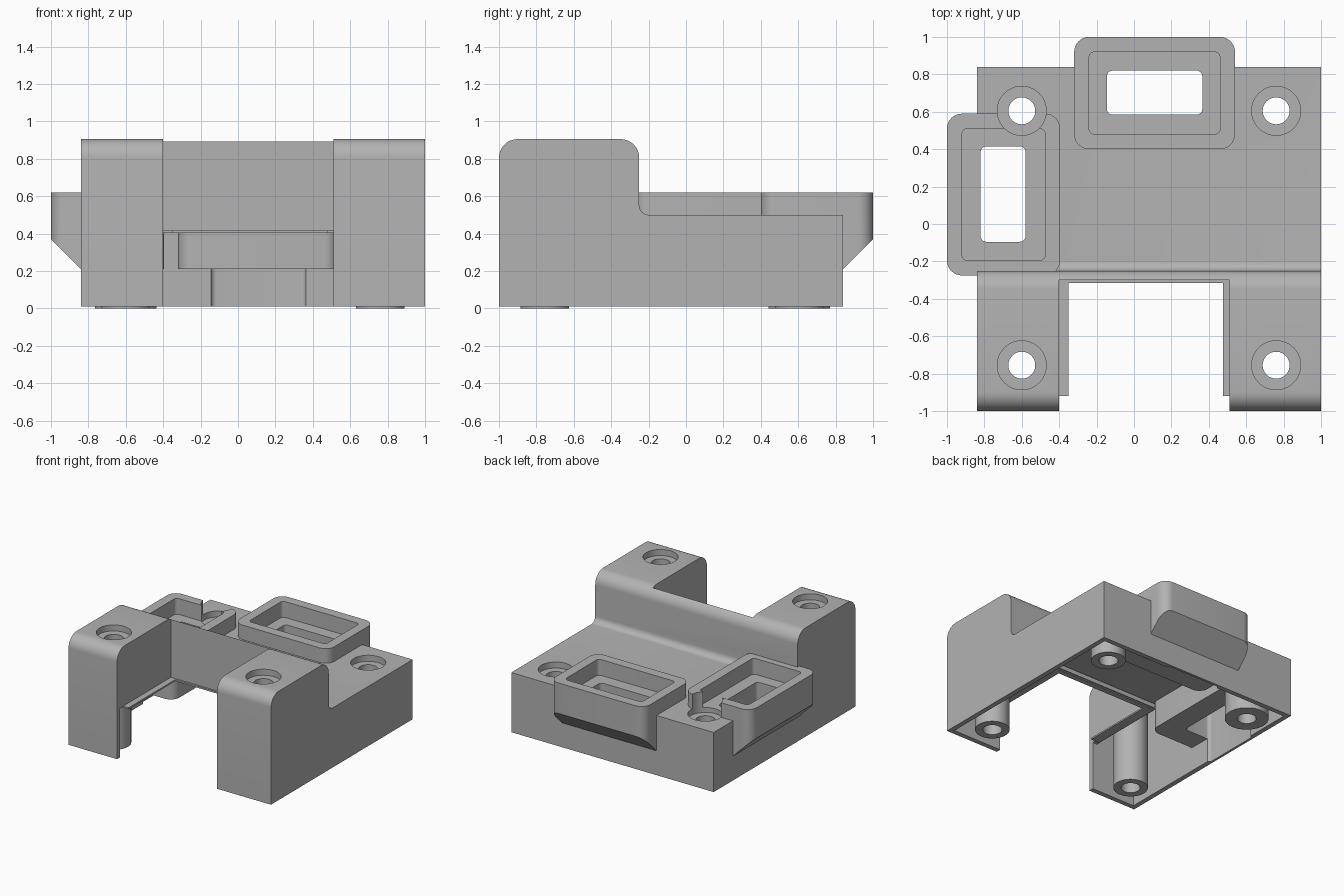
import bpy, bmesh, math
from mathutils import Vector

if "Cube" in bpy.data.objects:
    bpy.data.objects.remove(bpy.data.objects["Cube"])

grey = bpy.data.materials.new("plain grey")
grey.use_nodes = True
grey.diffuse_color = (0.45, 0.45, 0.45, 1)
grey.node_tree.nodes["Principled BSDF"].inputs["Base Color"].default_value = grey.diffuse_color


def rounded(corners, steps=8):
    """Outline from (a, b, radius) right-angled corners."""
    out = []
    for i, (a, b, r) in enumerate(corners):
        p = Vector((a, b))
        if not r:
            out.append(p)
            continue
        u = (Vector(corners[i - 1][:2]) - p).normalized()
        v = (Vector(corners[(i + 1) % len(corners)][:2]) - p).normalized()
        c = p + (u + v) * r
        for k in range(steps + 1):
            t = math.pi / 2 * k / steps
            out.append(c - v * r * math.cos(t) - u * r * math.sin(t))
    return out


def rect(x0, x1, y0, y1, r=0):
    return rounded([(x0, y0, r), (x1, y0, r), (x1, y1, r), (x0, y1, r)])


def circle(x, y, r, n=48):
    return [Vector((x + r * math.cos(math.tau * k / n), y + r * math.sin(math.tau * k / n)))
            for k in range(n)]


def prism(name, outline, lo, hi, axis="z", cut=None):
    """Extrude an outline along an axis, with an optional (point, normal) slice."""
    place = (lambda p, d: (d, p.x, p.y)) if axis == "x" else (lambda p, d: (p.x, p.y, d))
    bm = bmesh.new()
    rings = [[bm.verts.new(place(p, d)) for p in outline] for d in (lo, hi)]
    n = len(outline)
    for ring in rings:
        bm.faces.new(ring)
    for i in range(n):
        j = (i + 1) % n
        bm.faces.new((rings[0][i], rings[0][j], rings[1][j], rings[1][i]))
    if cut:
        geom = bm.verts[:] + bm.edges[:] + bm.faces[:]
        res = bmesh.ops.bisect_plane(bm, geom=geom, plane_co=cut[0], plane_no=cut[1], clear_outer=True)
        edges = [e for e in res["geom_cut"] if isinstance(e, bmesh.types.BMEdge)]
        bmesh.ops.holes_fill(bm, edges=edges, sides=0)
    bmesh.ops.recalc_face_normals(bm, faces=bm.faces[:])
    mesh = bpy.data.meshes.new(name)
    bm.to_mesh(mesh)
    bm.free()
    mesh.materials.append(grey)
    ob = bpy.data.objects.new(name, mesh)
    bpy.context.collection.objects.link(ob)
    return ob


def combine(target, tool, operation):
    """Apply one boolean and discard the tool."""
    mod = target.modifiers.new("join", "BOOLEAN")
    mod.operation, mod.object, mod.solver = operation, tool, "EXACT"
    graph = bpy.context.evaluated_depsgraph_get()
    mesh = bpy.data.meshes.new_from_object(target.evaluated_get(graph))
    target.modifiers.clear()
    target.data = mesh
    bpy.data.objects.remove(tool)


def add(tool):
    combine(housing, tool, "UNION")


def cut(tool):
    combine(housing, tool, "DIFFERENCE")


# Stepped outer body
housing = prism("housing", rounded([
    (-1, 0.01, 0), (0.84, 0.01, 0), (0.84, 0.5, 0),
    (-0.25, 0.5, 0.05), (-0.25, 0.905, 0.1), (-1, 0.905, 0.1)]), -0.84, 1, "x")

# Hollow inside, leaving walls around the front notch
cavity = prism("cavity", rounded([
    (-0.96, -0.1, 0), (0.8, -0.1, 0), (0.8, 0.44, 0),
    (-0.29, 0.44, 0.05), (-0.29, 0.845, 0.06), (-0.96, 0.845, 0.06)]), -0.8, 0.96, "x")
combine(cavity, prism("notch_wall", rect(-0.44, 0.55, -2, -0.26), 0.41, 2), "DIFFERENCE")
cut(cavity)
cut(prism("notch", rect(-0.4, 0.51, -2, -0.3), -1, 2))

# Thin lip around the lower edge of the notch
add(prism("lip_right", rect(-0.43, -0.35, -0.92, -0.28), 0.402, 0.415))
add(prism("lip_left", rect(0.475, 0.54, -0.92, -0.28), 0.402, 0.415))
add(prism("lip_back", rect(-0.37, 0.49, -0.315, -0.27), 0.402, 0.415))

# Two cups with a sloped outer underside
cups = [((-0.32, 0.54, 0.4, 1.0), (-0.145, 0.365, 0.585, 0.82), ((0, 1, 0.37), (0, 1, -1))),
        ((-1.0, -0.395, -0.275, 0.59), (-0.82, -0.58, -0.095, 0.415), ((-1, 0, 0.37), (-1, 0, -1)))]
for outer, window, slope in cups:
    add(prism("cup", rect(*outer, 0.08), 0.21, 0.62, cut=slope))

# Screw bosses; the rear right one is wider
bosses = [(-0.6, -0.755, 0.905, 0.13), (0.76, -0.755, 0.905, 0.13),
          (0.76, 0.605, 0.5, 0.13), (-0.6, 0.605, 0.5, 0.165)]
for x, y, top, r in bosses:
    add(prism("boss", circle(x, y, r), 0, top - 0.02))

# Cup pockets and floor windows
for (x0, x1, y0, y1), window, slope in cups:
    cut(prism("pocket", rect(x0 + 0.08, x1 - 0.08, y0 + 0.08, y1 - 0.08, 0.03), 0.49, 1))
    cut(prism("window", rect(*window, 0.03), -0.1, 0.7))

# Counterbores and screw holes
for x, y, top, r in bosses:
    cut(prism("counterbore", circle(x, y, 0.131), top - 0.05, top + 0.3))
    cut(prism("screw_hole", circle(x, y, 0.072), -0.1, top + 0.1))

# Smooth fillets, sharp edges
bpy.ops.object.select_all(action="DESELECT")
housing.select_set(True)
bpy.context.view_layer.objects.active = housing
bpy.ops.object.shade_smooth_by_angle(angle=math.radians(30))
